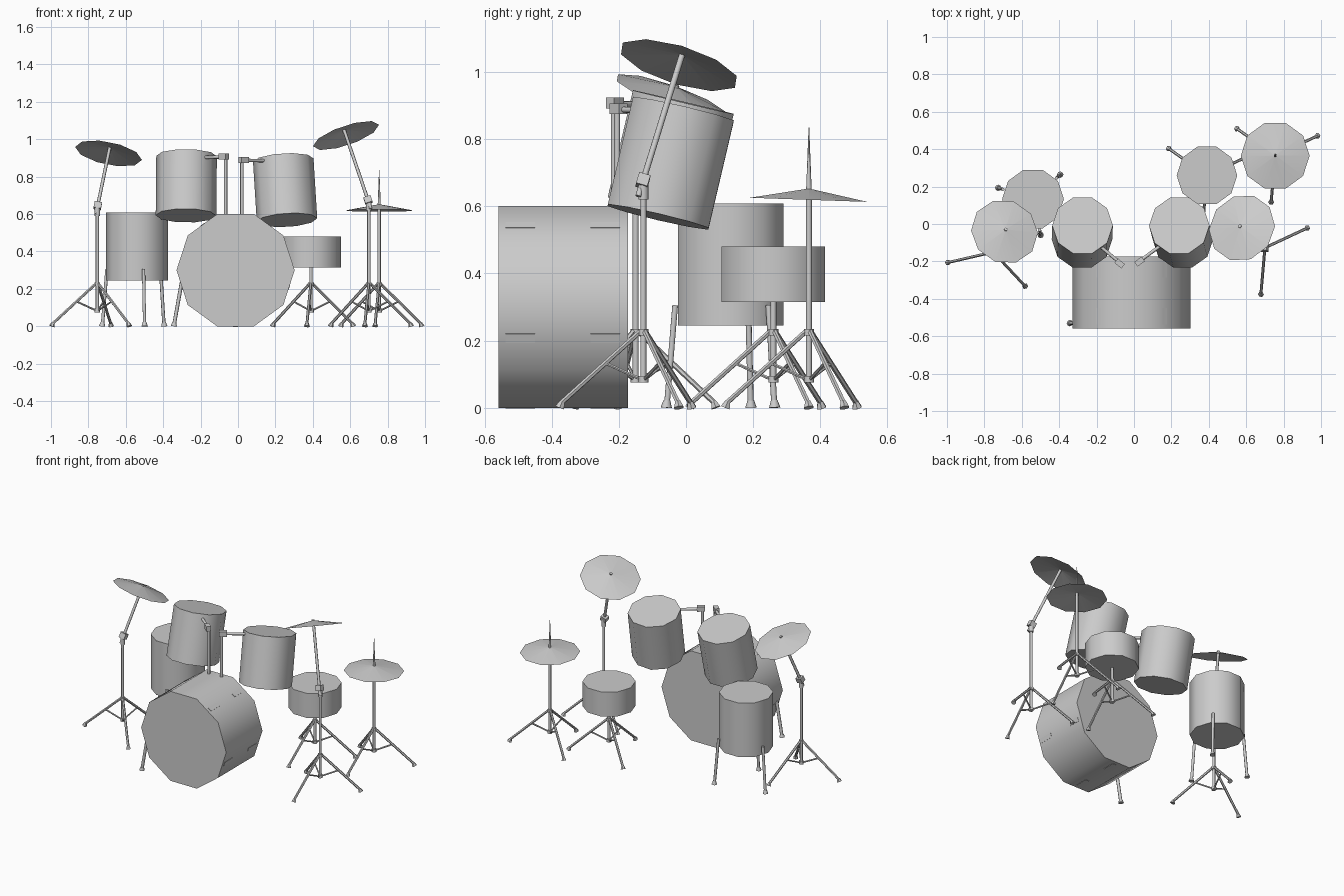
import bpy, bmesh, math
from mathutils import Vector, Matrix

if "Cube" in bpy.data.objects:
    bpy.data.objects.remove(bpy.data.objects["Cube"])

UP = Vector((0, 0, 1))


def finish(name, bm):
    bmesh.ops.recalc_face_normals(bm, faces=bm.faces)
    me = bpy.data.meshes.new(name)
    bm.to_mesh(me)
    bm.free()
    ob = bpy.data.objects.new(name, me)
    bpy.context.collection.objects.link(ob)
    bpy.ops.object.select_all(action='DESELECT')
    ob.select_set(True)
    bpy.context.view_layer.objects.active = ob
    bpy.ops.object.shade_smooth_by_angle(angle=math.radians(50))
    return ob


def add_tube(bm, a, b, r1, r2=None, n=8, caps=True):
    """Tapered prism from a to b, first corner on the local x axis."""
    a, b = Vector(a), Vector(b)
    r2 = r1 if r2 is None else r2
    q = UP.rotation_difference(b - a)
    rings = []
    for c, r in ((a, r1), (b, r2)):
        rings.append([bm.verts.new(c + q @ Vector((r * math.cos(t), r * math.sin(t), 0)))
                      for t in (2 * math.pi * i / n for i in range(n))])
    for i in range(n):
        j = (i + 1) % n
        bm.faces.new((rings[0][i], rings[0][j], rings[1][j], rings[1][i]))
    if caps:
        bm.faces.new(rings[0][::-1])
        bm.faces.new(rings[1])


def add_box(bm, loc, size, rot=None):
    m = Matrix.Translation(loc) @ (rot or Matrix()) @ Matrix.Diagonal((*size, 1))
    bmesh.ops.create_cube(bm, size=1, matrix=m)


def tube(name, *args, **kw):
    bm = bmesh.new()
    add_tube(bm, *args, **kw)
    return finish(name, bm)


def polar(c, r, deg, z):
    t = math.radians(deg)
    return Vector((c[0] + r * math.cos(t), c[1] + r * math.sin(t), z))


def tripod(name, c, first_angle, top):
    """Stand base: pole, collars, three splayed legs with braces and feet."""
    bm = bmesh.new()
    add_tube(bm, (*c, 0.075), (*c, top), 0.009)
    add_tube(bm, (*c, 0.075), (*c, 0.095), 0.015)
    add_tube(bm, (*c, 0.215), (*c, 0.235), 0.015)
    for k in range(3):
        d = first_angle + 120 * k
        add_tube(bm, polar(c, 0.008, d, 0.228), polar(c, 0.248, d, 0.012), 0.008, n=6)
        add_tube(bm, polar(c, 0.008, d, 0.085), polar(c, 0.112, d, 0.132), 0.005, n=6)
        add_tube(bm, polar(c, 0.25, d, 0), polar(c, 0.243, d, 0.018), 0.016, 0.009, n=6)
    return finish(name, bm)


def cymbal(name, tip, axis, r):
    tip, axis = Vector(tip), Vector(axis).normalized()
    return tube(name, tip - axis * 0.033, tip, r, 0.004, n=10, caps=False)


def crash(side, c, first_angle, joint, tip, r):
    """Boom stand with a tilted cymbal square to its boom."""
    joint, tip = Vector(joint), Vector(tip)
    axis = (tip - joint).normalized()
    tripod(side + "_crash_stand", c, first_angle, joint.z)
    bm = bmesh.new()
    rot = UP.rotation_difference(axis).to_matrix().to_4x4()
    add_box(bm, joint, (0.04, 0.035, 0.035), rot)
    add_tube(bm, (*c, joint.z - 0.055), (*c, joint.z - 0.01), 0.015)
    finish(side + "_crash_clamp", bm)
    tube(side + "_crash_boom", joint - axis * 0.05, tip + axis * 0.006, 0.009)
    cymbal(side + "_crash_cymbal", tip, axis, r)


# Bass drum with flush lug plates and its visible spur
BX, BR = -0.013, 0.316
tube("bass_drum", (BX, -0.173, 0.3), (BX, -0.558, 0.3), BR, n=10)
bm = bmesh.new()
apothem = BR * math.cos(math.pi / 10)
for k in range(5):
    t = math.radians(54 + 72 * k)
    for y in (-0.493, -0.241):
        add_box(bm, (BX + apothem * math.cos(t), y, 0.3 + apothem * math.sin(t)),
                (0.004, 0.088, 0.028), Matrix.Rotation(-t, 4, 'Y'))
finish("bass_drum_lugs", bm)
bm = bmesh.new()
add_tube(bm, (-0.295, -0.53, 0.27), (-0.341, -0.53, 0.012), 0.01)
add_tube(bm, (-0.343, -0.53, 0), (-0.341, -0.53, 0.02), 0.017, 0.011)
finish("bass_drum_spur", bm)

# Rack toms: bottom centre, top centre, then mounting post and arm end
TOMS = {
    "left": ((-0.278, -0.083, 0.592), (-0.275, -0.008, 0.910),
             (-0.066, -0.215, 0.905), (-0.18, -0.12, 0.903)),
    "right": ((0.262, -0.083, 0.568), (0.242, -0.008, 0.888),
              (0.021, -0.205, 0.888), (0.15, -0.11, 0.885)),
}
for side, (lo, hi, post, arm) in TOMS.items():
    tube(side + "_tom", lo, hi, 0.162, n=10)
    bm = bmesh.new()
    add_tube(bm, (post[0], post[1], 0.57), post, 0.009)
    add_tube(bm, post, arm, 0.009)
    yaw = math.atan2(arm[1] - post[1], arm[0] - post[0])
    s = -0.011 if side == "left" else 0.009
    add_box(bm, (post[0] + s, post[1] + 0.004, post[2] + 0.002), (0.048, 0.03, 0.032),
            Matrix.Rotation(yaw, 4, 'Z'))
    finish(side + "_tom_mount", bm)

# Floor tom on three legs
FC = (-0.54, 0.133)
tube("floor_tom", (*FC, 0.245), (*FC, 0.608), 0.165, n=10)
for k in range(3):
    d = 42 + 120 * k
    bm = bmesh.new()
    add_tube(bm, polar(FC, 0.169, d, 0.305), polar(FC, 0.194, d, 0.01), 0.009)
    add_tube(bm, polar(FC, 0.196, d, 0), polar(FC, 0.194, d, 0.022), 0.017, 0.01)
    finish(f"floor_tom_leg_{k + 1}", bm)

# Snare drum on its stand
SC = (0.39, 0.26)
tube("snare_drum", (*SC, 0.315), (*SC, 0.48), 0.162, n=10)
tripod("snare_stand", SC, 25, 0.32)

# Hi-hat: stand, shallow cymbal and spiked rod
HC = (0.755, 0.366)
tripod("hi_hat_stand", HC, 25, 0.64)
cymbal("hi_hat_cymbal", (*HC, 0.652), (0, 0.035, 1), 0.184)
tube("hi_hat_rod", (*HC, 0.63), (*HC, 0.835), 0.009, 0.001)

# Crash cymbals on boom stands
crash("right", (0.70, -0.127), 25, (0.695, -0.128, 0.675), (0.567, -0.012, 1.05), 0.186)
crash("left", (-0.752, -0.15), 73, (-0.75, -0.142, 0.645), (-0.686, -0.03, 0.955), 0.182)
